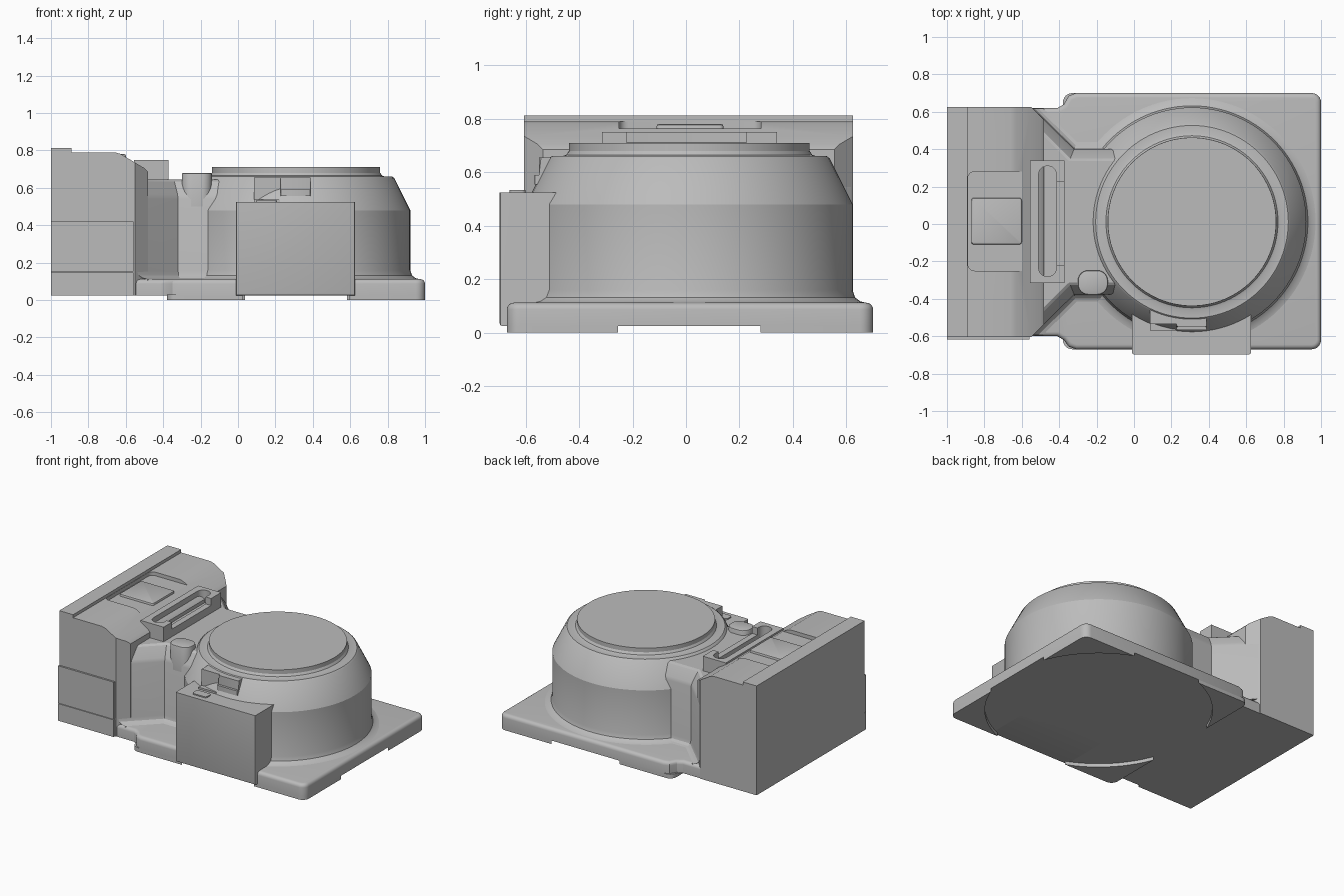
import bpy, bmesh, math
from mathutils import Vector

cube = bpy.data.objects.get("Cube")
if cube:
    bpy.data.objects.remove(cube, do_unlink=True)

grey = bpy.data.materials.new("plain grey")
grey.use_nodes = True
GREY = (0.5, 0.5, 0.5, 1)
grey.diffuse_color = GREY
grey.node_tree.nodes["Principled BSDF"].inputs["Base Color"].default_value = GREY

CX, CY = 0.31, 0.012      # drum axis


def finish(bm, name):
    bmesh.ops.recalc_face_normals(bm, faces=bm.faces)
    mesh = bpy.data.meshes.new(name)
    bm.to_mesh(mesh)
    bm.free()
    ob = bpy.data.objects.new(name, mesh)
    bpy.context.collection.objects.link(ob)
    mesh.materials.append(grey)
    return ob


def loft(name, loops):
    """Skin closed loops of points and cap both ends."""
    bm = bmesh.new()
    rings = [[bm.verts.new(p) for p in loop] for loop in loops]
    n = len(rings[0])
    for a, b in zip(rings, rings[1:]):
        for i in range(n):
            bm.faces.new((a[i], a[(i + 1) % n], b[(i + 1) % n], b[i]))
    bm.faces.new(rings[0])
    bm.faces.new(rings[-1])
    return finish(bm, name)


def prism(name, outline, z0, z1):
    return loft(name, [[(x, y, z) for x, y in outline] for z in (z0, z1)])


def box(name, x0, x1, y0, y1, z0, z1):
    return prism(name, [(x0, y0), (x1, y0), (x1, y1), (x0, y1)], z0, z1)


def lathe(name, profile, n=96):
    return loft(name, [[(CX + r * math.cos(2 * math.pi * i / n),
                         CY + r * math.sin(2 * math.pi * i / n), z)
                        for i in range(n)] for r, z in profile])


def rounded(x0, x1, y0, y1, r, n=6):
    pts = []
    for k, (x, y) in enumerate([(x1 - r, y1 - r), (x0 + r, y1 - r),
                                (x0 + r, y0 + r), (x1 - r, y0 + r)]):
        for i in range(n + 1):
            a = math.pi / 2 * (k + i / n)
            pts.append((x + r * math.cos(a), y + r * math.sin(a)))
    return pts


def bake(ob):
    dg = bpy.context.evaluated_depsgraph_get()
    mesh = bpy.data.meshes.new_from_object(ob.evaluated_get(dg))
    ob.modifiers.clear()
    ob.data = mesh


def boolean(ob, tool, op="DIFFERENCE"):
    mod = ob.modifiers.new("cut", "BOOLEAN")
    mod.operation = op
    mod.solver = "EXACT"
    mod.object = tool
    bake(ob)
    bpy.data.objects.remove(tool, do_unlink=True)


def bevel(ob, width, segments=3, test=lambda a, b: True):
    """Round the sharp edges whose ends pass the test."""
    bm = bmesh.new()
    bm.from_mesh(ob.data)
    edges = [e for e in bm.edges if len(e.link_faces) == 2
             and e.calc_face_angle(0) > 0.5 and test(e.verts[0].co, e.verts[1].co)]
    bmesh.ops.bevel(bm, geom=edges, offset=width, segments=segments,
                    profile=0.5, affect="EDGES", clamp_overlap=True)
    bm.to_mesh(ob.data)
    bm.free()


# Base plate with a flared left end, and four corner feet
corners = rounded(-0.38, 1.0, -0.67, 0.70, 0.05)
right_side = [p for p in corners if p[0] > 0]
top_right, low_right = right_side[:7], right_side[7:]
plate_outline = top_right + [(-0.31, 0.70), (-0.35, 0.685), (-0.375, 0.64), (-0.41, 0.62),
                             (-0.7, 0.62), (-0.7, -0.60), (-0.41, -0.60), (-0.375, -0.62),
                             (-0.35, -0.655), (-0.31, -0.67)] + low_right
plate = prism("base_plate", plate_outline, 0.025, 0.112)
bevel(plate, 0.025, 4, lambda a, b: min(a.z, b.z) > 0.1)
feet = prism("corner_feet", corners, 0, 0.03)
boolean(feet, lathe("feet_cutter", [(0.74, -0.1), (0.74, 0.1)]))

# Turned drum with a sloped shoulder and raised lid
drum = lathe("drum", [(0.665, 0.03), (0.665, 0.111), (0.64, 0.117), (0.62, 0.132),
                      (0.611, 0.16), (0.611, 0.48), (0.525, 0.652), (0.515, 0.66),
                      (0.475, 0.66), (0.46, 0.665), (0.45, 0.68), (0.45, 0.71)])

# Neck tapering from the housing to the drum, with a flared foot and sloped top
def neck_loop(d, z):
    half = [(-0.54 - 1.41 * d, 0.605), (-0.32 - 0.41 * d, 0.389 - d), (0.3, 0.389 - d)]
    up = [(x, CY + y, z) for x, y in half]
    return up + [(x, CY - y, z) for x, y in reversed(half)]

neck = loft("neck", [neck_loop(d, z) for d, z in
                     [(-0.04, 0.03), (-0.04, 0.111), (-0.02, 0.118), (-0.006, 0.132), (0, 0.155),
                      (0, 0.54), (0.008, 0.565), (0.05, 0.635), (0.065, 0.645)]])

# Tall housing: side profile trimmed by its plan
profile = [(-1, 0.025), (-1, 0.812), (-0.89, 0.812), (-0.89, 0.79), (-0.66, 0.79),
           (-0.63, 0.782), (-0.5, 0.705), (-0.48, 0.685), (-0.48, 0.025)]
housing = loft("housing", [[(x, y, z) for x, z in profile] for y in (-0.605, 0.625)])
plan = [(-1.1, -0.7), (-0.55, -0.7), (-0.55, -0.605), (-0.47, -0.525),
        (-0.47, 0.545), (-0.55, 0.625), (-0.55, 0.7), (-1.1, 0.7)]
boolean(housing, prism("plan_cutter", plan, -0.1, 1), "INTERSECT")
boolean(housing, prism("recess_cutter", rounded(-0.888, -0.5, -0.25, 0.28, 0.035), 0.764, 0.805))
centre_panel = prism("recess_panel", rounded(-0.87, -0.6, -0.11, 0.14, 0.015), 0.74, 0.78)
bevel(centre_panel, 0.008, 2, lambda a, b: min(a.z, b.z) > 0.77)

# Front cover panels on the housing
for name, z0, z1 in [("lower_cover", 0.025, 0.148), ("upper_cover", 0.152, 0.42)]:
    box(name, -1, -0.558, -0.618, -0.59, z0, z1)

# Slotted grip with a lowered middle on its inner wall
grip = box("grip", -0.555, -0.372, -0.315, 0.34, 0.6, 0.75)
boolean(grip, prism("slot_cutter", rounded(-0.51, -0.415, -0.28, 0.31, 0.045), 0.66, 0.9))
boolean(grip, box("wall_cutter", -0.46, -0.3, -0.22, 0.225, 0.7, 0.9))

# Push button on the neck
button = prism("button", rounded(-0.30, -0.14, -0.378, -0.248, 0.055), 0.5, 0.68)
bevel(button, 0.008, 2, lambda a, b: min(a.z, b.z) > 0.67)

# Front connector box with pad, latch block and latch tab
front_box = box("connector_box", -0.01, 0.625, -0.697, -0.3, 0.025, 0.525)
bevel(front_box, 0.01, 2, lambda a, b: max(a.y, b.y) < -0.6 and min(a.z, b.z) < 0.5)
prism("connector_pad", rounded(0.095, 0.208, -0.66, -0.6, 0.015), 0.52, 0.533)
box("latch_block", 0.085, 0.235, -0.535, -0.42, 0.5, 0.655)
box("latch_base", 0.085, 0.225, -0.57, -0.45, 0.5, 0.538)
tab = box("latch_tab", 0.228, 0.388, -0.567, -0.42, 0.555, 0.655)
boolean(tab, box("tab_cutter", 0.2, 0.4, -0.6, -0.55, 0.59, 0.7))
bevel(tab, 0.008, 2, lambda a, b: max(a.y, b.y) < -0.5 and abs(a.z - b.z) > 0.01)

# Smooth shading with sharp edges kept
bpy.ops.object.select_all(action="DESELECT")
for ob in bpy.context.collection.objects:
    if ob.type == "MESH" and grey.name in ob.data.materials:
        ob.select_set(True)
        bpy.context.view_layer.objects.active = ob
bpy.ops.object.shade_smooth_by_angle(angle=math.radians(25))
